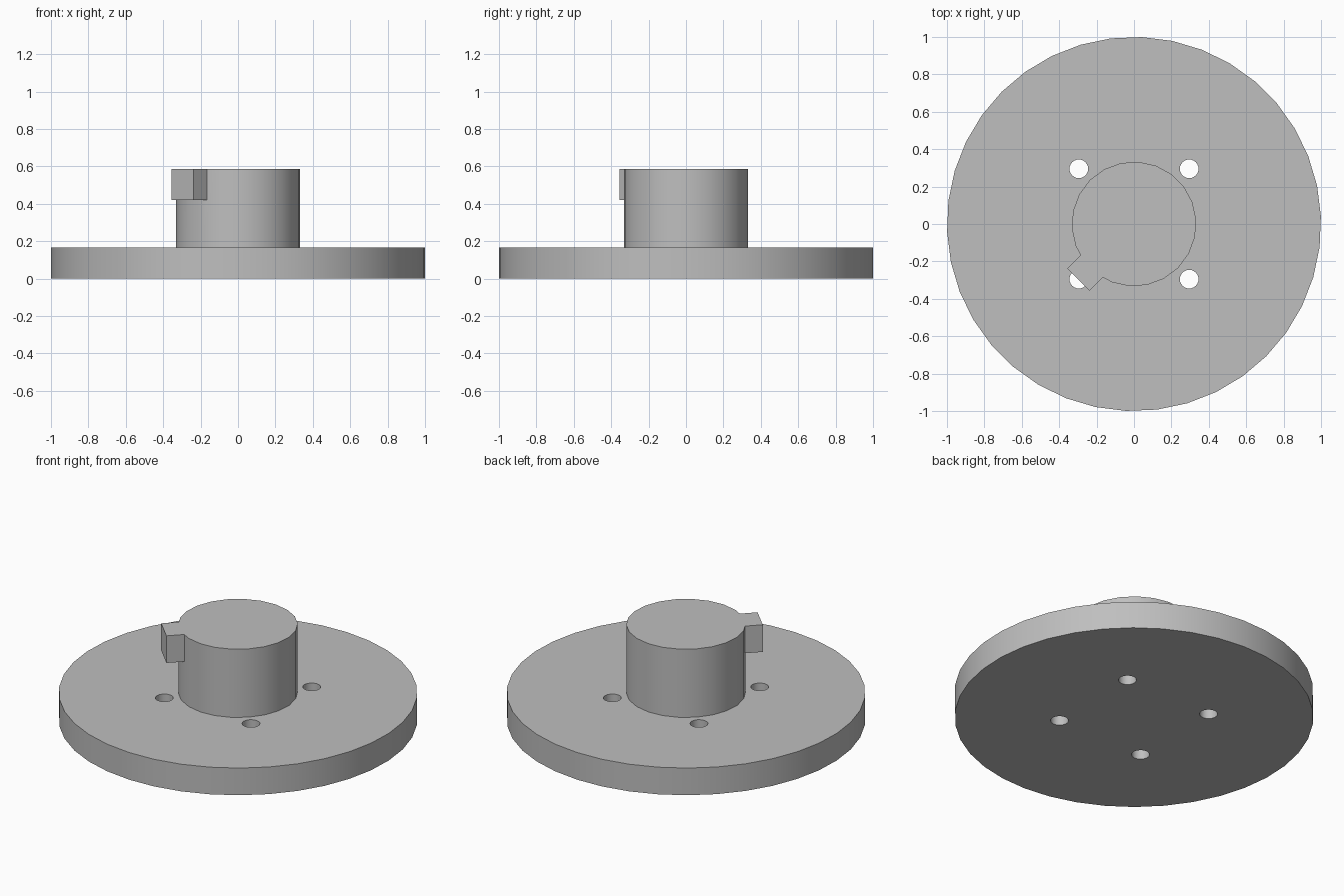
import bpy
from math import radians, sqrt

cube = bpy.data.objects.get("Cube")
if cube:
    bpy.data.objects.remove(cube, do_unlink=True)

FLANGE_TOP, HUB_TOP, KEY_BOTTOM = 0.167, 0.587, 0.42
HUB_RADIUS, KEY_REACH, KEY_WIDTH = 0.333, 0.42, 0.167
HOLE_RADIUS, HOLE_OFFSET = 0.05, 0.295

grey = bpy.data.materials.new("plain grey")
grey.use_nodes = True
colour = (0.52, 0.52, 0.52, 1)
grey.diffuse_color = colour
grey.node_tree.nodes["Principled BSDF"].inputs["Base Color"].default_value = colour


def cylinder(name, radius, bottom, top, sides, x=0, y=0):
    bpy.ops.mesh.primitive_cylinder_add(
        vertices=sides, radius=radius, depth=top - bottom,
        location=(x, y, (bottom + top) / 2), rotation=(0, 0, radians(45)))
    obj = bpy.context.object
    obj.name = name
    obj.data.materials.append(grey)
    return obj


def combine(target, other, operation):
    """Apply a boolean and discard the second solid."""
    mod = target.modifiers.new(operation.lower(), "BOOLEAN")
    mod.operation = operation
    mod.solver = "EXACT"
    mod.object = other
    bpy.ops.object.select_all(action="DESELECT")
    target.select_set(True)
    bpy.context.view_layer.objects.active = target
    bpy.ops.object.modifier_apply(modifier=mod.name)
    bpy.data.objects.remove(other, do_unlink=True)


# Wide flange disc with a raised hub
flange = cylinder("hub_flange", 1, 0, FLANGE_TOP, 38)
hub = cylinder("hub", HUB_RADIUS, FLANGE_TOP / 2, HUB_TOP, 22)

# Locating key on the front right of the hub, flush with its top
inner = HUB_RADIUS / 2
middle = -(inner + KEY_REACH) / 2 / sqrt(2)
bpy.ops.mesh.primitive_cube_add(
    size=1, location=(middle, middle, (KEY_BOTTOM + HUB_TOP) / 2),
    rotation=(0, 0, radians(45)))
key = bpy.context.object
key.name = "locating_key"
key.scale = (KEY_REACH - inner, KEY_WIDTH, HUB_TOP - KEY_BOTTOM)
key.data.materials.append(grey)
combine(hub, key, "UNION")
combine(flange, hub, "UNION")

# Four through holes, short enough to leave the key whole
for x in (-HOLE_OFFSET, HOLE_OFFSET):
    for y in (-HOLE_OFFSET, HOLE_OFFSET):
        drill = cylinder("hole_cutter", HOLE_RADIUS, -0.1, 0.3, 24, x, y)
        combine(flange, drill, "DIFFERENCE")

# Smooth round walls with crisp rims
bpy.ops.object.select_all(action="DESELECT")
flange.select_set(True)
bpy.context.view_layer.objects.active = flange
bpy.ops.object.shade_smooth_by_angle(angle=radians(30))
